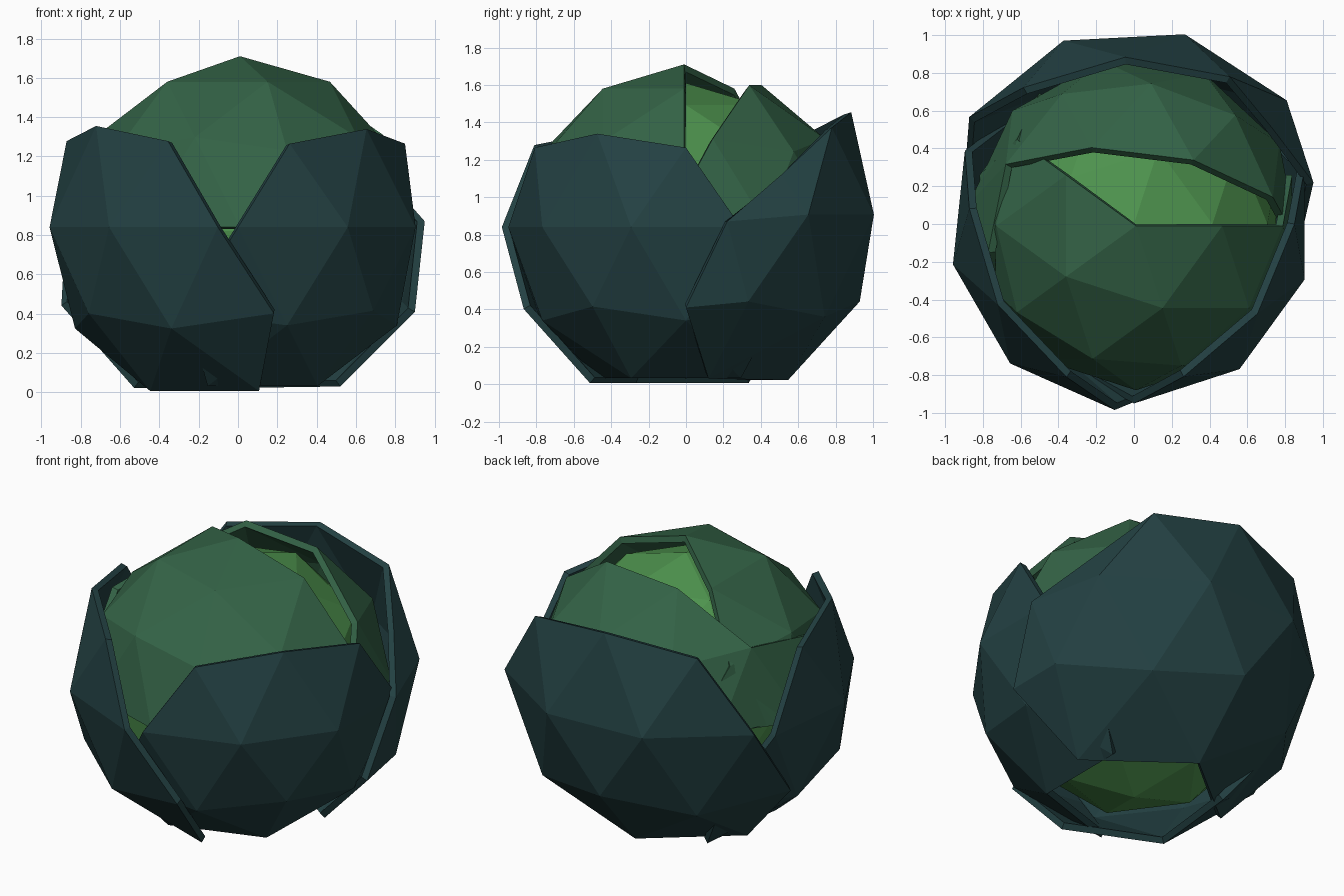
import bpy, bmesh, math
from mathutils import Vector, Matrix

if "Cube" in bpy.data.objects:
    bpy.data.objects.remove(bpy.data.objects["Cube"])


def material(name, rgb):
    m = bpy.data.materials.new(name)
    m.diffuse_color = (*rgb, 1)
    m.use_nodes = True
    m.node_tree.nodes["Principled BSDF"].inputs["Base Color"].default_value = m.diffuse_color
    return m


OUTER = material("dark teal leaf", (0.017, 0.053, 0.056))
INNER = material("mid green leaf", (0.034, 0.125, 0.062))
CORE = material("light green heart", (0.075, 0.29, 0.075))


def ball(name, mat, radius, centre, turn=0):
    """Low-poly ball with its vertices baked in world space."""
    bpy.ops.mesh.primitive_ico_sphere_add(subdivisions=2, radius=1)
    ob = bpy.context.object
    ob.name = name
    ob.data.materials.append(mat)
    return ob, (Matrix.Translation(centre)
                @ Matrix.Rotation(math.radians(turn), 4, 'Z')
                @ Matrix.Scale(radius, 4))


def leaf(name, mat, radius, centre, facing, zmin, zmax, left, right, slope, moves=()):
    """Patch of a ball around a facing angle; its side limits narrow with height."""
    ob, place = ball(name, mat, radius, centre, facing - 36)
    bm = bmesh.new()
    bm.from_mesh(ob.data)

    def outside(v):
        x, y, z = v.co
        if not zmin <= z <= zmax:
            return True
        if abs(z) > 0.99:
            return False
        da = (math.degrees(math.atan2(y, x)) - 36 + 180) % 360 - 180
        return da > left - slope * z or da < -(right - slope * z)

    bmesh.ops.delete(bm, geom=[v for v in bm.verts if outside(v)], context='VERTS')
    bmesh.ops.delete(bm, geom=[v for v in bm.verts if not v.link_faces], context='VERTS')
    bmesh.ops.transform(bm, matrix=place, verts=bm.verts)
    # trim a torn side by pulling its corner points
    for src, dst in moves:
        near = min(bm.verts, key=lambda v: (v.co - Vector(src)).length)
        near.co = dst
    bm.to_mesh(ob.data)
    bm.free()
    mod = ob.modifiers.new("thickness", 'SOLIDIFY')
    mod.thickness = 0.04
    mod.offset = -1
    return ob


# heart of the vegetable
core, place = ball("heart", CORE, 0.79, (0, 0, 0.82))
core.data.transform(place)

# two inner leaves wrapping the heart
leaf("inner_leaf_front", INNER, 0.87, (0.01, -0.01, 0.84), -108, -0.05, 1.1, 128, 128, 20)
leaf("inner_leaf_back", INNER, 0.88, (0, 0, 0.85), 83, -0.05, 0.9, 128, 95, 40)

# three outer leaves
leaf("outer_leaf_left", OUTER, 0.98, (0, -0.01, 0.84), 210, -0.9, 0.6, 56, 56, 40)
leaf("outer_leaf_right", OUTER, 0.95, (0, 0, 0.84), -36, -0.9, 0.6, 56, 56, 40)
leaf("outer_leaf_back", OUTER, 1.04, (0, 0, 0.907), 93, -0.9, 0.6, 56, 94, 40,
     moves=[((0.83, 0.32, 1.45), (0.73, 0.51, 1.12)),
            ((1.04, 0.05, 0.91), (0.95, 0.22, 0.87)),
            ((0.86, -0.23, 0.36), (0.90, 0.00, 0.41)),
            ((0.51, 0.20, 0.02), (0.52, 0.12, 0.03))])
